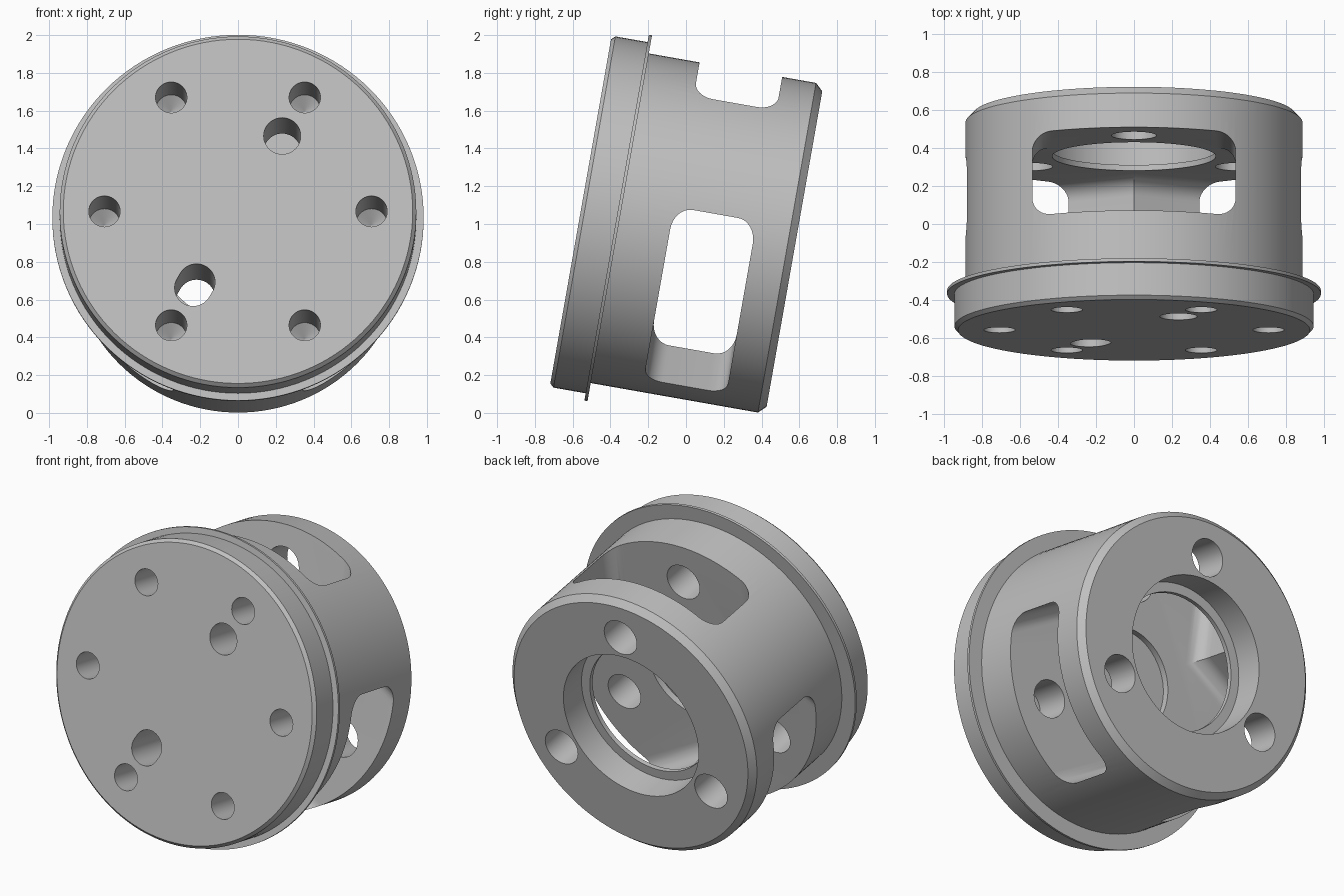
import bpy, bmesh
from math import sin, cos, pi, radians
from mathutils import Matrix

if "Cube" in bpy.data.objects:
    bpy.data.objects.remove(bpy.data.objects["Cube"])

# Local frame: +y is up across the face, depth runs from the front face along -z
WINDOW_START, WINDOW_END = 0.483, 0.927
WINDOW_ANGLES = (90, 210, 330)


def polar(r, degrees):
    return r * cos(radians(degrees)), r * sin(radians(degrees))


def loft(name, sections):
    """Closed solid through (outline, depth) sections with equal point counts."""
    bm = bmesh.new()
    rings = [[bm.verts.new((x, y, -depth)) for x, y in outline]
             for outline, depth in sections]
    for a, b in zip(rings, rings[1:]):
        for i in range(len(a)):
            j = (i + 1) % len(a)
            bm.faces.new((a[i], a[j], b[j], b[i]))
    bm.faces.new(rings[0])
    bm.faces.new(rings[-1])
    bmesh.ops.recalc_face_normals(bm, faces=bm.faces)
    mesh = bpy.data.meshes.new(name)
    bm.to_mesh(mesh)
    bm.free()
    obj = bpy.data.objects.new(name, mesh)
    bpy.context.collection.objects.link(obj)
    return obj


def lathe(name, profile, steps=48, radius=0, angle=0):
    """Turned solid from (radius, depth) points, centred at a polar position."""
    cx, cy = polar(radius, angle)
    sections = []
    for r, depth in profile:
        circle = [polar(r, 360 * i / steps) for i in range(steps)]
        sections.append(([(cx + x, cy + y) for x, y in circle], depth))
    return loft(name, sections)


def star(half_width):
    """Plan of three arms, one per window, joined in the middle."""
    outline = []
    for angle in WINDOW_ANGLES:
        ux, uy = polar(1, angle)
        for side in (-half_width, half_width):
            outline.append((1.3 * ux - side * uy, 1.3 * uy + side * ux))
        outline.append(polar(half_width / sin(pi / 3), angle + 60))
    return outline


def window_cutter(half_width, fillet, steps=8):
    """Star prism whose floor and ceiling edges are rounded."""
    start, end = [], []
    for i in range(steps + 1):
        t = i / steps * pi / 2
        outline = star(half_width - fillet + fillet * sin(t))
        inset = fillet * (1 - cos(t))
        start.append((outline, WINDOW_START + inset))
        end.insert(0, (outline, WINDOW_END - inset))
    return loft("window_cutter", start + end)


def slot_cutter(r, stretch, radius, angle):
    """Round-ended slot, lengthened along its own radius."""
    outline = []
    for end in (1, -1):
        cx, cy = polar(radius + end * stretch, angle)
        for i in range(25):
            x, y = polar(r, angle + end * 90 - 90 * end + (0 if end > 0 else 180)
                         - 90 + 180 * i / 24)
            outline.append((cx + x, cy + y))
    return loft("locating_slot_cutter", [(outline, -0.1), (outline, 0.6)])


def cut(target, cutter):
    cutter.hide_render = True
    mod = target.modifiers.new("cut", 'BOOLEAN')
    mod.operation = 'DIFFERENCE'
    mod.solver = 'EXACT'
    mod.object = cutter
    bpy.ops.object.modifier_apply(modifier=mod.name)
    bpy.data.objects.remove(cutter)


# Turned body: front disc, thin flange, barrel with a chamfered back
body = lathe("flanged_housing", [
    (0.925, 0), (0.944, 0.02), (0.944, 0.193), (0.983, 0.193), (0.983, 0.21),
    (0.886, 0.21), (0.886, 1.109), (0.848, 1.149)], steps=128)
bpy.context.view_layer.objects.active = body
body.select_set(True)

# Three windows that meet in the middle as the inner cavity
cut(body, window_cutter(0.535, 0.1))

# Stepped bore in the back and shallow recess in the cavity floor
cut(body, lathe("bore_cutter", [(0.43, 0.8), (0.43, 0.957), (0.49, 0.957), (0.49, 1.3)], 96))
cut(body, lathe("recess_cutter", [(0.33, 0.44), (0.33, 0.6)], 64))

# Bolt holes through the back ring, continuing blind into the front plate
for angle in WINDOW_ANGLES:
    cut(body, lathe("bolt_hole_cutter", [(0.118, 0.25), (0.118, 1.3)], 48, 0.63, angle))

# Six blind drilled holes with conical ends
for angle in range(0, 360, 60):
    cut(body, lathe("drill_cutter", [(0.083, -0.1), (0.083, 0.39), (0.002, 0.44)],
                    40, 0.707, angle))

# Round locating hole and its slotted partner
cut(body, lathe("locating_hole_cutter", [(0.098, -0.1), (0.098, 0.6)], 48, 0.468, 60))
cut(body, slot_cutter(0.098, 0.018, 0.457, 240))

# Single grey metal
metal = bpy.data.materials.new("grey_metal")
metal.use_nodes = True
grey = (0.52, 0.52, 0.52, 1)
metal.diffuse_color = grey
metal.node_tree.nodes["Principled BSDF"].inputs["Base Color"].default_value = grey
body.data.materials.clear()
body.data.materials.append(metal)

# Tilt the axis ten degrees and stand the part on the ground
body.matrix_world = (Matrix.Translation((0, -0.5575, 1.067))
                     @ Matrix.Rotation(radians(80), 4, 'X'))
bpy.ops.object.shade_smooth_by_angle(angle=radians(25))
